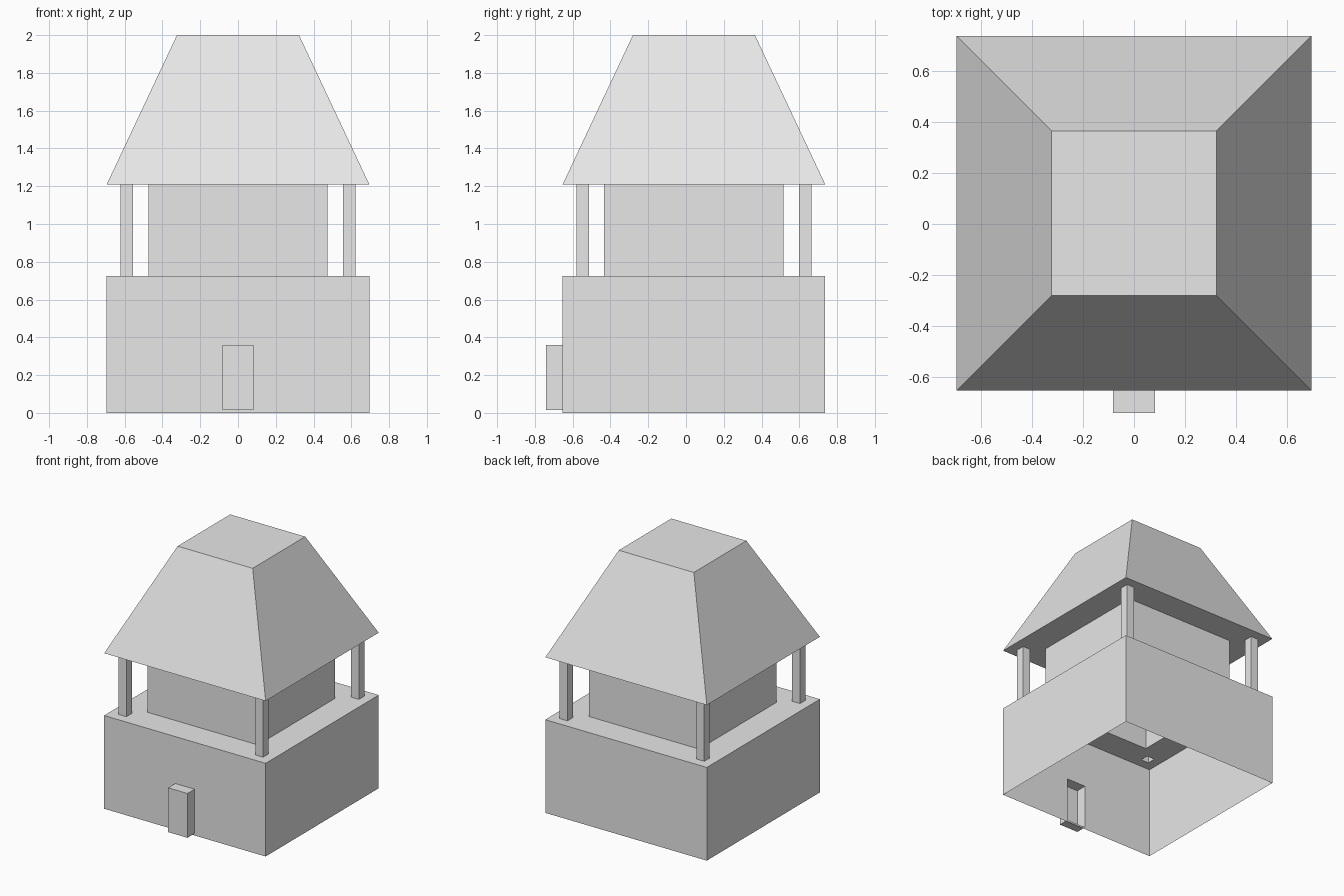
import bpy, bmesh

cube = bpy.data.objects.get("Cube")
if cube:
    bpy.data.objects.remove(cube, do_unlink=True)

CY = 0.042                                # centre of the tower in y
HALF, BODY, TOP = 0.695, 0.475, 0.323     # half widths of walls, upper room, roof top
POST_IN, POST_OUT = 0.555, 0.622
DECK, EAVES, PEAK = 0.725, 1.21, 2.0
DOOR_W, DOOR_LOW, DOOR_HIGH, DOOR_Y = 0.083, 0.015, 0.36, -0.74

stone = bpy.data.materials.new("light grey")
stone.use_nodes = True
colour = (0.8, 0.8, 0.8, 1)
stone.diffuse_color = colour
stone.node_tree.nodes["Principled BSDF"].inputs["Base Color"].default_value = colour


def finish(name, bm):
    bmesh.ops.remove_doubles(bm, verts=bm.verts, dist=0.0001)
    bmesh.ops.recalc_face_normals(bm, faces=bm.faces)
    mesh = bpy.data.meshes.new(name)
    bm.to_mesh(mesh)
    bm.free()
    mesh.materials.append(stone)
    bpy.context.collection.objects.link(bpy.data.objects.new(name, mesh))


def ring(bm, x0, x1, y0, y1, z):
    return [bm.verts.new((x, y, z)) for x, y in ((x0, y0), (x1, y0), (x1, y1), (x0, y1))]


def bridge(bm, a, b):
    for i in range(4):
        j = (i + 1) % 4
        bm.faces.new((a[i], a[j], b[j], b[i]))


def tube(name, x0, x1, y0, y1, z0, z1):
    bm = bmesh.new()
    bridge(bm, ring(bm, x0, x1, y0, y1, z0), ring(bm, x0, x1, y0, y1, z1))
    finish(name, bm)


def panel(bm, us, vs, is_hole, place):
    """Flat grid of faces that leaves out the cells marked as holes."""
    for u0, u1 in zip(us, us[1:]):
        for v0, v1 in zip(vs, vs[1:]):
            if not is_hole((u0 + u1) / 2, (v0 + v1) / 2):
                corners = ((u0, v0), (u1, v0), (u1, v1), (u0, v1))
                bm.faces.new([bm.verts.new(place(u, v)) for u, v in corners])


# Base: thin hollow walls, open below, with openings for door, posts and room
south, north = CY - HALF, CY + HALF
bm = bmesh.new()
low = ring(bm, -HALF, HALF, south, north, 0)
high = ring(bm, -HALF, HALF, south, north, DECK)
for i in (1, 2, 3):
    j = (i + 1) % 4
    bm.faces.new((low[i], low[j], high[j], high[i]))
panel(bm, [-HALF, -DOOR_W, DOOR_W, HALF], [0, DOOR_LOW, DOOR_HIGH, DECK],
      lambda x, z: abs(x) < DOOR_W and DOOR_LOW < z < DOOR_HIGH,
      lambda x, z: (x, south, z))
steps = [BODY, POST_IN, POST_OUT, HALF]
steps = [-s for s in reversed(steps)] + steps


def deck_hole(x, y):
    far, near = max(abs(x), abs(y)), min(abs(x), abs(y))
    return far < BODY or (near > POST_IN and far < POST_OUT)


panel(bm, steps, steps, deck_hole, lambda x, y: (x, y + CY, DECK))
finish("base_walls", bm)

# Door box, open towards the inside
bm = bmesh.new()
inner = ring(bm, -DOOR_W, DOOR_W, DOOR_LOW, DOOR_HIGH, south)
outer = ring(bm, -DOOR_W, DOOR_W, DOOR_LOW, DOOR_HIGH, DOOR_Y)
bridge(bm, inner, outer)
bm.faces.new(outer)
for v in bm.verts:                        # stand the box upright
    v.co = (v.co.x, v.co.z, v.co.y)
finish("door", bm)

# Upper room and corner posts
tube("upper_room", -BODY, BODY, CY - BODY, CY + BODY, DECK, EAVES)
for sx, side in ((-1, "right"), (1, "left")):
    for sy, end in ((-1, "front"), (1, "back")):
        x0, x1 = sorted((sx * POST_IN, sx * POST_OUT))
        y0, y1 = sorted((CY + sy * POST_IN, CY + sy * POST_OUT))
        tube(f"post_{end}_{side}", x0, x1, y0, y1, DECK, EAVES)

# Roof: flat-topped pyramid
bm = bmesh.new()
eaves = ring(bm, -HALF, HALF, south, north, EAVES)
peak = ring(bm, -TOP, TOP, CY - TOP, CY + TOP, PEAK)
bridge(bm, eaves, peak)
bm.faces.new(eaves)
bm.faces.new(peak)
finish("roof", bm)
